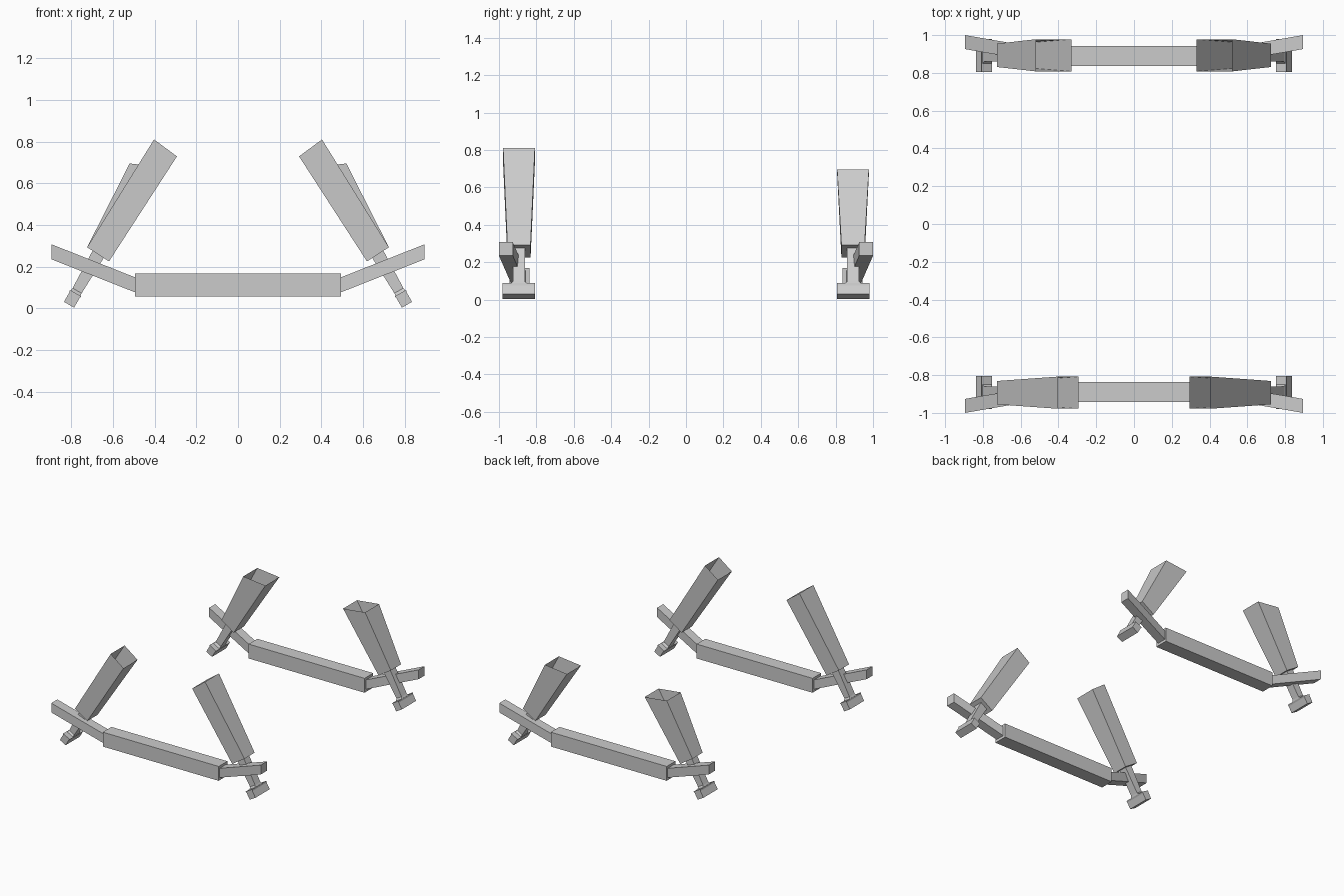
import bpy, bmesh
from mathutils import Vector

if "Cube" in bpy.data.objects:
    bpy.data.objects.remove(bpy.data.objects["Cube"])


def loft(name, rings, cap_end=True, mirror=True):
    """Skin a chain of four-point rings, then mirror across x."""
    bm = bmesh.new()
    loops = [[bm.verts.new(p) for p in ring] for ring in rings]
    for a, b in zip(loops, loops[1:]):
        for i in range(4):
            j = (i + 1) % 4
            bm.faces.new((a[i], a[j], b[j], b[i]))
    bm.faces.new(loops[0][::-1])
    if cap_end:
        bm.faces.new(loops[-1])
    bmesh.ops.recalc_face_normals(bm, faces=bm.faces)
    mesh = bpy.data.meshes.new(name)
    bm.to_mesh(mesh)
    bm.free()
    ob = bpy.data.objects.new(name, mesh)
    bpy.context.collection.objects.link(ob)
    if mirror:
        mod = ob.modifiers.new("mirror", 'MIRROR')
        mod.use_axis = (True, False, False)
        mod.use_bisect_axis = (False, False, False)
        mod.use_mirror_merge = False
    return ob


def ring(outer, inner, y, half):
    """Rectangle through two (x, z) points, extended along y."""
    (ox, oz), (ix, iz) = outer, inner
    return [(ox, y - half, oz), (ox, y + half, oz),
            (ix, y + half, iz), (ix, y - half, iz)]


# Axis of the slanted strut in the xz plane, foot to leg
FOOT = Vector((0.811, 0.017))
ANKLE = Vector((0.671, 0.259))
AXIS = (ANKLE - FOOT).normalized()
SIDE = Vector((AXIS.y, -AXIS.x))


def section(t, thick, y, half):
    c = FOOT + AXIS * t
    return ring(c - SIDE * thick, c + SIDE * thick, y, half)


LEG_TOPS = {
    "front": ((0.403, 0.810), (0.293, 0.729)),
    "back": ((0.520, 0.695), (0.332, 0.674)),
}

for label, s in (("front", -1), ("back", 1)):
    y = s * 0.893

    # Straight cross bar
    loft(label + "_cross_bar",
         [ring((x, 0.168), (x, 0.057), s * 0.890, 0.053) for x in (-0.495, 0.495)],
         mirror=False)

    # Rising, outward-swept bar ends
    loft(label + "_bar_end",
         [ring((0.490, 0.147), (0.490, 0.075), s * 0.893, 0.037),
          ring((0.895, 0.307), (0.895, 0.235), s * 0.963, 0.037)])

    # Flared leg, open at the top
    outer, inner = LEG_TOPS[label]
    loft(label + "_leg",
         [ring((0.724, 0.293), (0.619, 0.225), y, 0.062),
          ring(outer, inner, y, 0.085)], cap_end=False)

    # Narrow stem with flared base
    loft(label + "_stem",
         [section(0.055, 0.028, y, 0.052), section(0.078, 0.025, y, 0.032),
          section(0.285, 0.032, y, 0.032)])

    # Foot pad, wide in y
    loft(label + "_foot",
         [section(0.0, 0.028, y, 0.087), section(0.052, 0.028, y, 0.087),
          section(0.064, 0.032, y, 0.087)])
